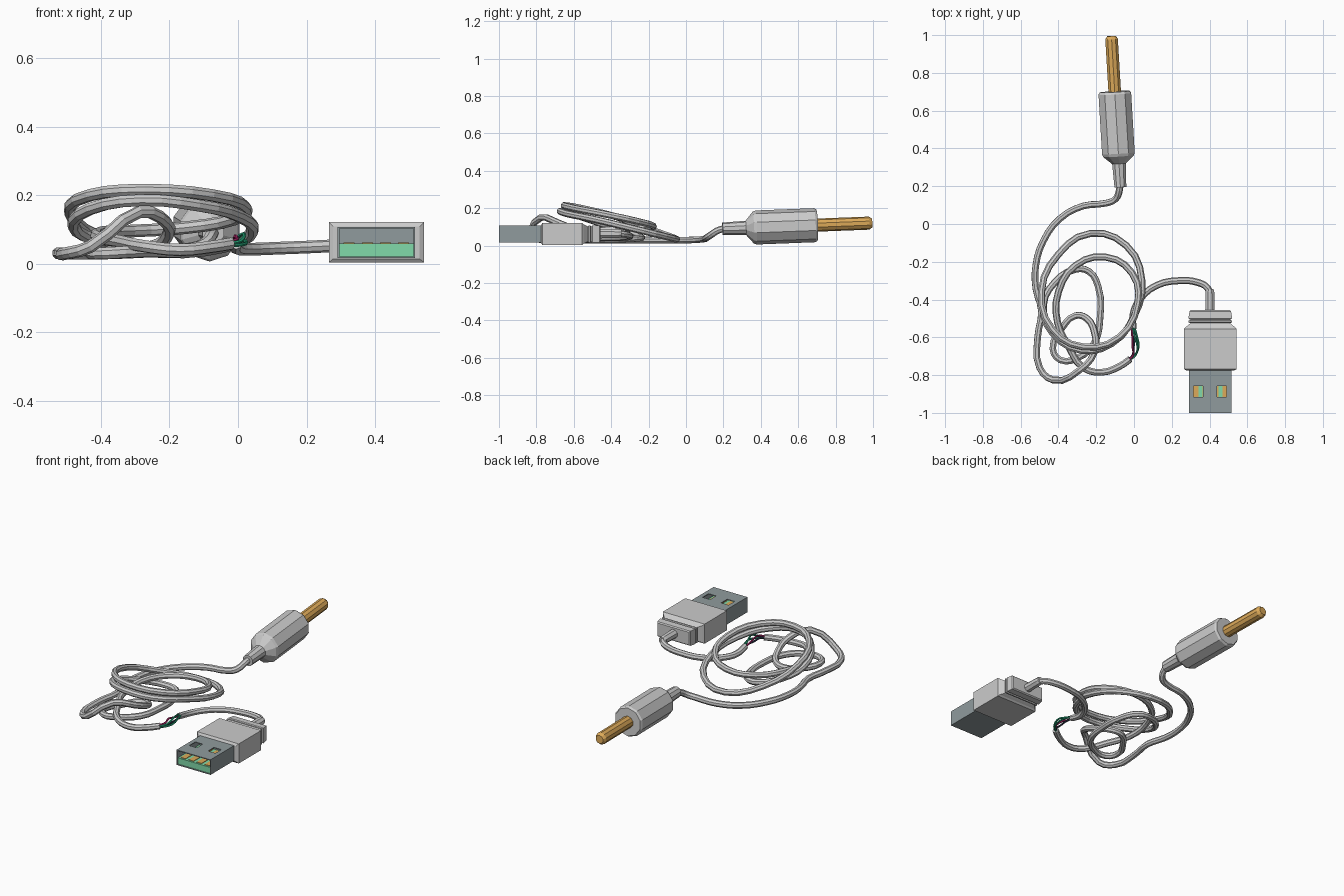
import bpy, bmesh, math
from mathutils import Vector

if "Cube" in bpy.data.objects:
    bpy.data.objects.remove(bpy.data.objects["Cube"])


def mat(name, rgb):
    m = bpy.data.materials.new(name)
    m.diffuse_color = (*rgb, 1)
    m.use_nodes = True
    m.node_tree.nodes["Principled BSDF"].inputs["Base Color"].default_value = m.diffuse_color
    return m


GOLD = mat("gold", (0.72, 0.40, 0.10))
METAL = mat("metal", (0.28, 0.33, 0.34))
GREEN = mat("green", (0.22, 0.70, 0.40))
RED = mat("red", (0.45, 0.02, 0.15))
DARK = mat("dark", (0.03, 0.04, 0.08))
WIRE_GREEN = mat("wire_green", (0.02, 0.40, 0.20))


def loft(name, rings, material=None):
    """Skin a list of equal-length point rings and cap both ends."""
    bm = bmesh.new()
    vs = [[bm.verts.new(p) for p in r] for r in rings]
    n = len(vs[0])
    for a, b in zip(vs, vs[1:]):
        for i in range(n):
            bm.faces.new((a[i], a[(i + 1) % n], b[(i + 1) % n], b[i]))
    bm.faces.new(vs[0])
    bm.faces.new(vs[-1])
    bmesh.ops.recalc_face_normals(bm, faces=bm.faces)
    me = bpy.data.meshes.new(name)
    bm.to_mesh(me)
    bm.free()
    ob = bpy.data.objects.new(name, me)
    bpy.context.collection.objects.link(ob)
    if material:
        me.materials.append(material)
    return ob


def rects(name, profile, cx, material=None):
    """Loft of rectangles along y: (y, half width, z low, z high)."""
    return loft(name, [[(cx - w, y, a), (cx + w, y, a), (cx + w, y, b), (cx - w, y, b)]
                       for y, w, a, b in profile], material)


def turned(name, profile, start, end, sides, material=None):
    """Round part along an axis: (distance, radius)."""
    start, d = Vector(start), (Vector(end) - Vector(start)).normalized()
    u = d.cross(Vector((0, 0, 1))).normalized()
    v = u.cross(d)
    ang = [2 * math.pi * (i + 0.5) / sides for i in range(sides)]
    return loft(name, [[start + d * t + (u * math.cos(a) + v * math.sin(a)) * r for a in ang]
                       for t, r in profile], material)


def cable(name, pts, radius, material=None, res=3, bevel=2):
    cu = bpy.data.curves.new(name, 'CURVE')
    cu.dimensions = '3D'
    cu.bevel_depth = radius
    cu.bevel_resolution = bevel
    cu.resolution_u = res
    cu.use_fill_caps = True
    sp = cu.splines.new('BEZIER')
    sp.bezier_points.add(len(pts) - 1)
    for bp, p in zip(sp.bezier_points, pts):
        bp.co = p
        bp.handle_left_type = bp.handle_right_type = 'AUTO'
    sp.use_smooth = False
    ob = bpy.data.objects.new(name, cu)
    bpy.context.collection.objects.link(ob)
    if material:
        cu.materials.append(material)
    return ob


# Audio jack: sleeve, taper and body, then the pin
A, B = (-0.072, 0.195, 0.09), (-0.12, 1.0, 0.121)
turned("jack_body", [(0, 0.033), (0.125, 0.038), (0.165, 0.085), (0.18, 0.091),
                     (0.495, 0.091), (0.507, 0.083)], A, B, 10)
turned("jack_pin", [(0.50, 0.035), (0.785, 0.035), (0.802, 0.024)], A, B, 10, GOLD)

# Long cable: jack lead, small loop, then two tilted turns ending at the break
jack_lead = [(-.074, .23, .092), (-.077, .18, .085), (-.10, .13, .055), (-.15, .11, .042),
             (-.27, .095, .035), (-.39, .03, .03), (-.48, -.09, .03), (-.52, -.22, .03),
             (-.52, -.34, .03), (-.49, -.46, .03), (-.51, -.60, .03), (-.50, -.76, .03),
             (-.43, -.825, .05), (-.29, -.775, .15), (-.21, -.68, .12)]
small_loop = [(-.21, -.57, .075), (-.25, -.50, .05), (-.31, -.485, .04), (-.38, -.55, .03),
              (-.43, -.66, .03), (-.39, -.72, .03), (-.30, -.71, .035), (-.21, -.63, .035),
              (-.18, -.50, .035), (-.19, -.33, .035), (-.24, -.25, .04), (-.31, -.24, .045),
              (-.42, -.31, .07), (-.48, -.43, .11), (-.43, -.58, .16)]
coil = [(-.28, -.67, .185), (-.12, -.635, .17), (0, -.49, .14), (.042, -.30, .095),
        (-.04, -.115, .05), (-.23, -.05, .035), (-.40, -.16, .075), (-.49, -.36, .15),
        (-.43, -.56, .20), (-.27, -.65, .215), (-.08, -.60, .20), (.02, -.42, .165),
        (-.01, -.26, .13), (-.15, -.175, .105), (-.31, -.22, .095), (-.40, -.36, .09),
        (-.405, -.52, .075), (-.345, -.65, .065), (-.27, -.76, .05), (-.17, -.785, .04),
        (-.07, -.75, .05), (-.02, -.715, .058)]
cable("long_cable", jack_lead + small_loop + coil, 0.0185)

# Short cable from the break to the plug
cable("short_cable", [(-.005, -.555, .06), (-.005, -.48, .045), (.03, -.40, .042),
                      (.12, -.325, .045), (.24, -.30, .05), (.34, -.31, .056),
                      (.39, -.34, .062), (.402, -.39, .065), (.402, -.46, .065)], 0.0185)

# Exposed inner wires, bulging apart between the two cut ends
core = [(-.03, -.72, .058), (0, -.695, .062), (.008, -.65, .07), (.004, -.60, .068), (-.005, -.545, .06)]
spread = [0.006, 0.009, 0.019, 0.013, 0.007]
for i, (nm, m) in enumerate([("green", WIRE_GREEN), ("red", RED), ("dark", DARK), ("mint", WIRE_GREEN)]):
    pts = []
    for k, ((x, y, z), s) in enumerate(zip(core, spread)):
        a = math.pi / 2 * i + 0.5 * k
        pts.append((x + s * math.cos(a), y, z + s * math.sin(a)))
    cable("wire_" + nm, pts, 0.0055, m, bevel=1)

# Plug housing with stepped strain relief at the back
CX = 0.404
rects("plug_housing", [(-.776, .126, .014, .108), (-.768, .139, .003, .121), (-.555, .139, .003, .121),
                       (-.546, .130, .011, .113), (-.536, .118, .016, .108), (-.525, .105, .022, .102),
                       (-.520, .116, .016, .108), (-.512, .116, .016, .108), (-.507, .105, .022, .102),
                       (-.500, .116, .016, .108), (-.462, .110, .018, .106), (-.456, .104, .024, .1)], CX)
turned("plug_collar", [(0, .027), (.10, .025), (.115, .021)],
       (.402, -.46, .064), (.402, -.34, .0645), 8)

# Metal shell, hollow at the front, with two square holes in the top
shell = rects("plug_shell", [(-.77, .113, .016, .107), (-1.0, .113, .016, .107),
                             (-1.0, .108, .021, .102), (-.79, .108, .021, .102)], CX, METAL)
for i, hx in enumerate((0.341, 0.465)):
    h = rects("hole_cutter_%d" % i, [(-.915, .025, .09, .13), (-.857, .025, .09, .13)], hx)
    h.hide_render = True
    h.hide_viewport = True
    b = shell.modifiers.new("hole", 'BOOLEAN')
    b.operation = 'DIFFERENCE'
    b.solver = 'EXACT'
    b.object = h

# Contact tongue and its four gold strips
rects("plug_tongue", [(-.995, .108, .0205, .058), (-.785, .108, .0205, .058)], CX, GREEN)
for i in range(4):
    rects("plug_contact_%d" % i, [(-.985, .016, .055, .061), (-.80, .016, .055, .061)],
          CX + (i - 1.5) * 0.053, GOLD)
